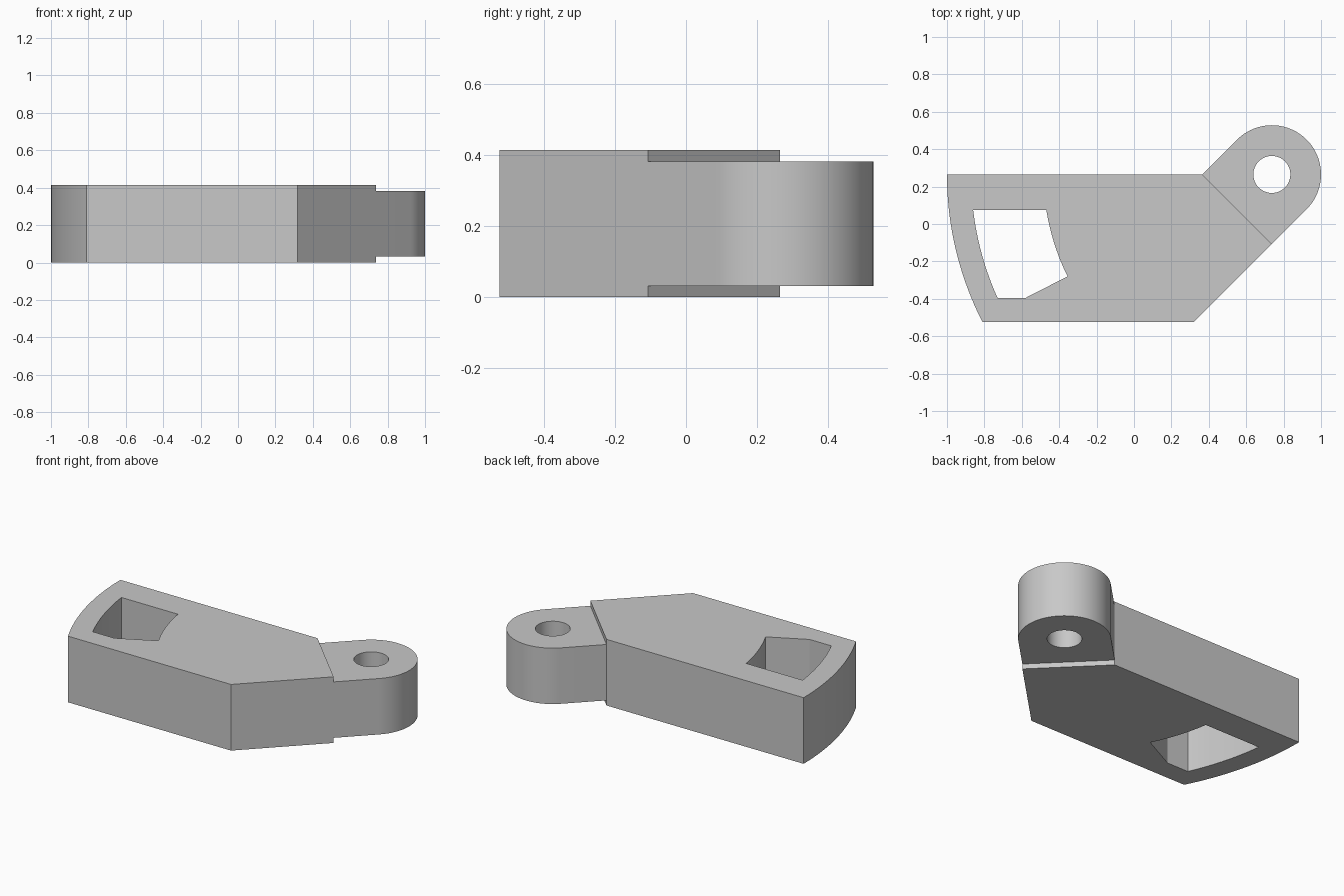
import bpy, bmesh
from math import pi, radians, sin, cos, atan2, hypot
from mathutils import Vector

cube = bpy.data.objects.get("Cube")
if cube:
    bpy.data.objects.remove(cube, do_unlink=True)

grey = bpy.data.materials.new("plain grey")
grey.use_nodes = True
colour = (0.58, 0.58, 0.58, 1)
grey.diffuse_color = colour
grey.node_tree.nodes["Principled BSDF"].inputs["Base Color"].default_value = colour

# All arcs share the pivot centre
PIVOT = Vector((0.737, 0.265))
BODY_Z = (0, 0.414)
LUG_Z = (0.032, 0.382)


def arc(radius, start, end, steps):
    angles = [start + (end - start) * i / steps for i in range(steps + 1)]
    return [PIVOT + radius * Vector((cos(a), sin(a))) for a in angles]


def arc_between(p, q, steps=24):
    """Arc about the pivot from p to q on its left side."""
    (a, b) = [atan2(v[1] - PIVOT.y, v[0] - PIVOT.x) % (2 * pi) for v in (p, q)]
    return arc(hypot(p[0] - PIVOT.x, p[1] - PIVOT.y), a, b, steps)


def wall(bm, a, b, z0, z1):
    corners = [(*a, z0), (*b, z0), (*b, z1), (*a, z1)]
    bm.faces.new([bm.verts.new(c) for c in corners])


def prism(name, loops, heights, end_edge, end_bands):
    """Outer loop counter-clockwise, holes clockwise; the end edge only gets bands."""
    bm = bmesh.new()
    for z, up in ((heights[0], -1), (heights[1], 1)):
        edges = []
        for loop in loops:
            vs = [bm.verts.new((*p, z)) for p in loop]
            edges += [bm.edges.new((v, vs[i - 1])) for i, v in enumerate(vs)]
        cap = bmesh.ops.triangle_fill(bm, edges=edges, use_beauty=True)
        for f in cap["geom"]:
            if isinstance(f, bmesh.types.BMFace):
                f.normal_update()
                if f.normal.z * up < 0:
                    f.normal_flip()
    for k, loop in enumerate(loops):
        for i, a in enumerate(loop):
            b = loop[(i + 1) % len(loop)]
            bands = end_bands if (k, i) == (0, end_edge) else [heights]
            for z0, z1 in bands:
                wall(bm, a, b, z0, z1)
    bmesh.ops.remove_doubles(bm, verts=bm.verts, dist=0.0001)
    mesh = bpy.data.meshes.new(name)
    bm.to_mesh(mesh)
    bm.free()
    mesh.materials.append(grey)
    ob = bpy.data.objects.new(name, mesh)
    bpy.context.collection.objects.link(ob)
    bpy.ops.object.select_all(action='DESELECT')
    ob.select_set(True)
    bpy.context.view_layer.objects.active = ob
    bpy.ops.object.shade_smooth_by_angle(angle=radians(20))


# Joint line between body and lug
joint_low, joint_high = Vector((0.737, -0.107)), Vector((0.365, 0.265))

# Body with curved outer end and a window
outline = [joint_low, joint_high]
outline += arc_between((-1, 0.265), (-0.812, -0.525))
outline.append(Vector((0.319, -0.525)))
window = arc_between((-0.86, 0.075), (-0.73, -0.395))
window.append(Vector((-0.58, -0.395)))
window += arc_between((-0.355, -0.28), (-0.468, 0.075))
window.reverse()
prism("arm_body", [outline, window], BODY_Z, 0,
      [(BODY_Z[0], LUG_Z[0]), (LUG_Z[1], BODY_Z[1])])

# Rounded lug with a pivot hole
lug = [joint_high, joint_low] + arc(0.263, -pi / 4, 3 * pi / 4, 48)
hole = arc(0.099, 2 * pi, 0, 48)[:-1]
prism("pivot_lug", [lug, hole], LUG_Z, 0, [])
